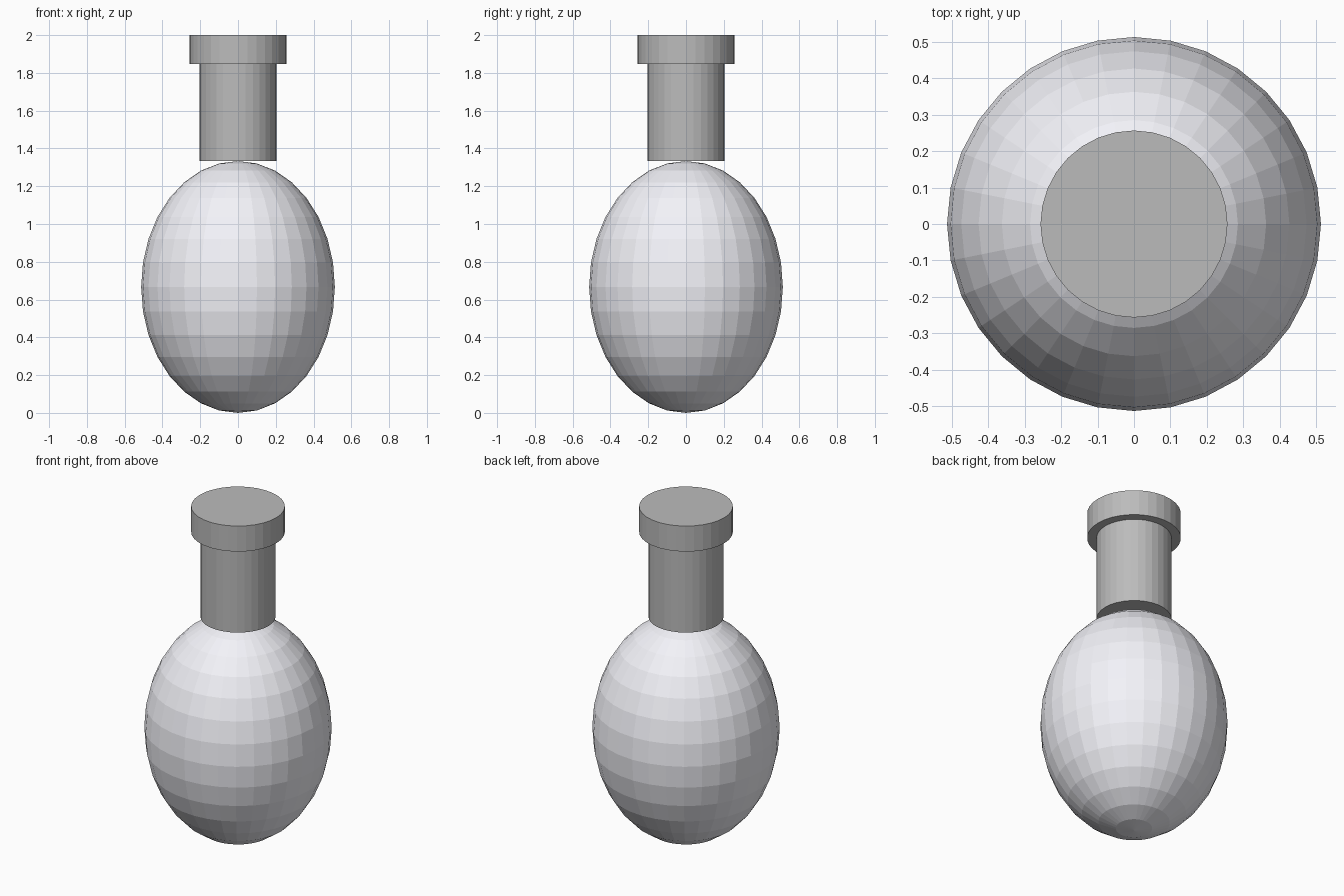
import bpy

if "Cube" in bpy.data.objects:
    bpy.data.objects.remove(bpy.data.objects["Cube"])

U = 2 / 3.9  # body radius; every other size is a multiple of it


def material(name, rgb):
    mat = bpy.data.materials.new(name)
    mat.diffuse_color = (*rgb, 1)
    mat.use_nodes = True
    mat.node_tree.nodes["Principled BSDF"].inputs["Base Color"].default_value = mat.diffuse_color
    return mat


def finish(name, mat):
    obj = bpy.context.object
    obj.name = name
    obj.data.materials.append(mat)
    return obj


def cylinder(name, radius, bottom, height, mat):
    bpy.ops.mesh.primitive_cylinder_add(
        vertices=32, radius=radius, depth=height,
        location=(0, 0, bottom + height / 2))
    return finish(name, mat)


glass = material("pale_glass", (0.9, 0.9, 0.95))
grey = material("grey", (0.5, 0.5, 0.5))

# Egg-shaped flask body
bpy.ops.mesh.primitive_uv_sphere_add(
    segments=32, ring_count=16, radius=U, location=(0, 0, 1.3 * U))
body = finish("flask_body", glass)
body.scale.z = 1.3

# Neck resting on the body, and the wider cap
cylinder("neck", 0.4 * U, 2.6 * U, U, grey)
cylinder("cap", 0.5 * U, 3.6 * U, 0.3 * U, grey)
